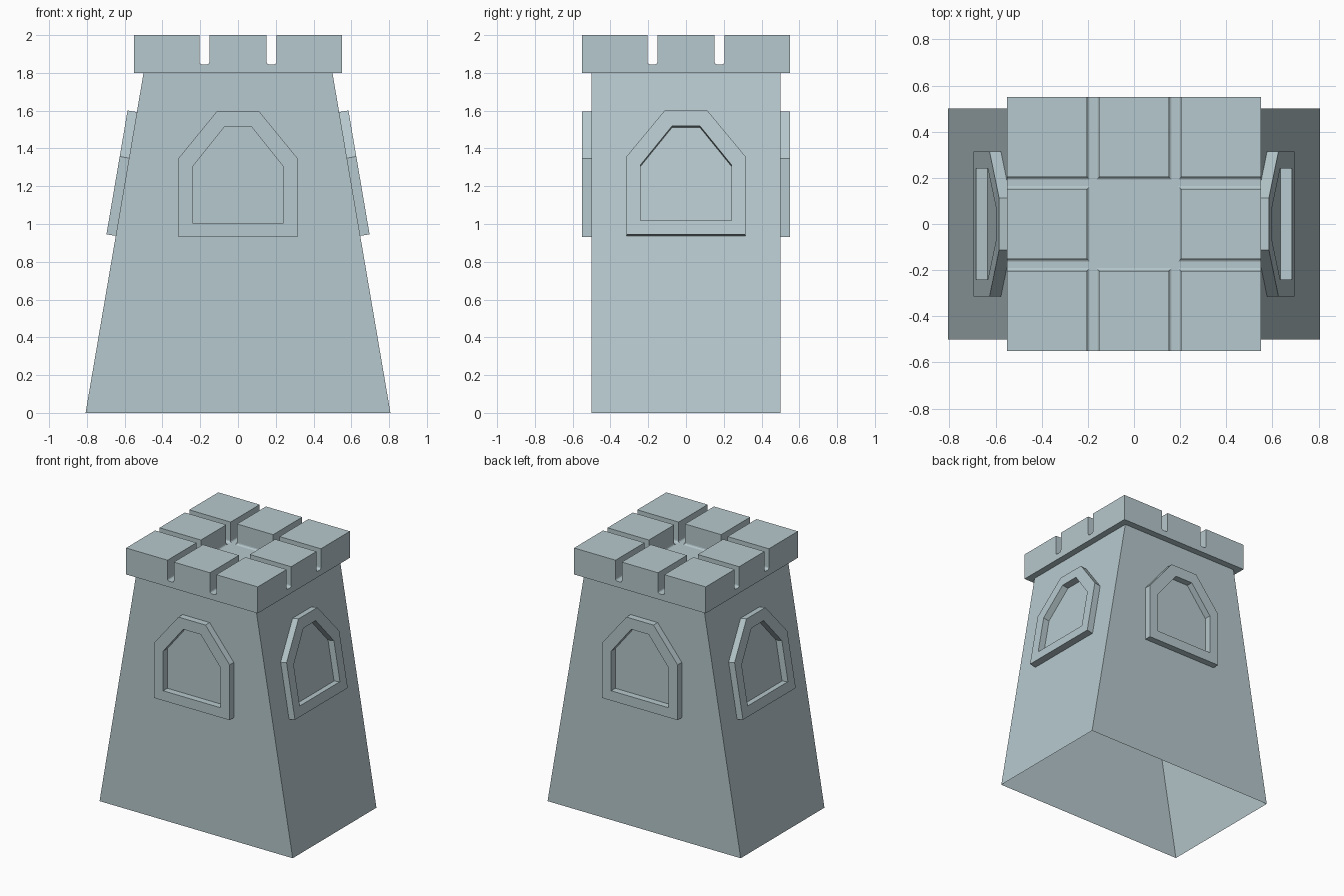
import bpy, bmesh, math
from mathutils import Matrix, Vector

if "Cube" in bpy.data.objects:
    bpy.data.objects.remove(bpy.data.objects["Cube"])

stone = bpy.data.materials.new("pale_stone")
stone.diffuse_color = (0.47, 0.58, 0.61, 1)
stone.use_nodes = True
stone.node_tree.nodes["Principled BSDF"].inputs["Base Color"].default_value = stone.diffuse_color

BASE_X, TOP_X, HALF_Y, WALL_TOP = 0.807, 0.5, 0.5, 1.8
SLAB, FLOOR = 0.55, 1.845


def make(name, bm):
    bmesh.ops.recalc_face_normals(bm, faces=bm.faces)
    mesh = bpy.data.meshes.new(name)
    bm.to_mesh(mesh)
    bm.free()
    obj = bpy.data.objects.new(name, mesh)
    mesh.materials.append(stone)
    bpy.context.collection.objects.link(obj)
    return obj


def box(name, half, z0, z1):
    bm = bmesh.new()
    bmesh.ops.create_cube(bm, size=1)
    bmesh.ops.scale(bm, vec=(2 * half, 2 * half, z1 - z0), verts=bm.verts)
    bmesh.ops.translate(bm, vec=(0, 0, (z0 + z1) / 2), verts=bm.verts)
    return make(name, bm)


# Tapered tower walls, open underneath and closed off by the parapet on top
bm = bmesh.new()
corners = [(-1, -1), (1, -1), (1, 1), (-1, 1)]
low = [bm.verts.new((BASE_X * x, HALF_Y * y, 0)) for x, y in corners]
high = [bm.verts.new((TOP_X * x, HALF_Y * y, WALL_TOP)) for x, y in corners]
for i in range(4):
    j = (i + 1) % 4
    bm.faces.new((low[i], low[j], high[j], high[i]))
make("tower_walls", bm)


# Slot cutter: a long prism with rounded lower corners
def slot_cutter(centre, along_x):
    w, r = 0.0265, 0.014
    profile = [(-w, 2.1)]
    for cx, start in ((-w + r, 180), (w - r, 270)):
        for k in range(4):
            a = math.radians(start + 30 * k)
            profile.append((cx + r * math.cos(a), FLOOR + r + r * math.sin(a)))
    profile.append((w, 2.1))
    bm = bmesh.new()
    face = bm.faces.new([bm.verts.new((centre + x, -0.7, z)) for x, z in profile])
    ext = bmesh.ops.extrude_face_region(bm, geom=[face])
    verts = [v for v in ext["geom"] if isinstance(v, bmesh.types.BMVert)]
    bmesh.ops.translate(bm, vec=(0, 1.4, 0), verts=verts)
    if along_x:
        bmesh.ops.rotate(bm, matrix=Matrix.Rotation(math.pi / 2, 3, 'Z'), verts=bm.verts)
    return make("slot_cutter", bm)


# Parapet: slab cut by four slots and a central pit
parapet = box("parapet", SLAB, WALL_TOP, 2.0)
cutters = [slot_cutter(c, ax) for ax in (False, True) for c in (-0.1775, 0.1775)]
cutters.append(box("pit_cutter", 0.1775, FLOOR, 2.1))
for cutter in cutters:
    cutter.hide_render = True
    mod = parapet.modifiers.new("cut", 'BOOLEAN')
    mod.operation, mod.solver, mod.object = 'DIFFERENCE', 'EXACT', cutter
graph = bpy.context.evaluated_depsgraph_get()
cut_mesh = bpy.data.meshes.new_from_object(parapet.evaluated_get(graph))
parapet.modifiers.clear()
parapet.data = cut_mesh
for cutter in cutters:
    bpy.data.objects.remove(cutter)


# Window frames: local x across, y up the wall, z outwards
def outline(bottom, half, shoulder, top, top_half):
    return [(-half, bottom), (half, bottom), (half, shoulder),
            (top_half, top), (-top_half, top), (-half, shoulder)]


OUTER = outline(0, 0.315, 0.418, 0.665, 0.113)
INNER = outline(0.074, 0.24, 0.374, 0.583, 0.073)


def window_frame(name, origin, across, up):
    out = across.cross(up)
    bm = bmesh.new()

    def ring(points, depth):
        return [bm.verts.new(origin + across * x + up * y + out * depth) for x, y in points]

    # wall-outer, front-outer, front-inner, wall-inner, back to wall-outer
    rings = [ring(OUTER, 0), ring(OUTER, 0.05), ring(INNER, 0.05), ring(INNER, 0)]
    for a, b in zip(rings, rings[1:] + rings[:1]):
        for i in range(6):
            j = (i + 1) % 6
            bm.faces.new((a[i], a[j], b[j], b[i]))
    make(name, bm)


slope = (BASE_X - TOP_X) / WALL_TOP
for side, label in ((-1, "front"), (1, "back")):
    window_frame(label + "_window_frame", Vector((0, side * HALF_Y, 0.93)),
                 Vector((-side, 0, 0)), Vector((0, 0, 1)))
for side, label in ((-1, "left"), (1, "right")):
    z = 0.937
    window_frame(label + "_window_frame", Vector((side * (BASE_X - slope * z), 0, z)),
                 Vector((0, side, 0)), Vector((-side * slope, 0, 1)).normalized())
